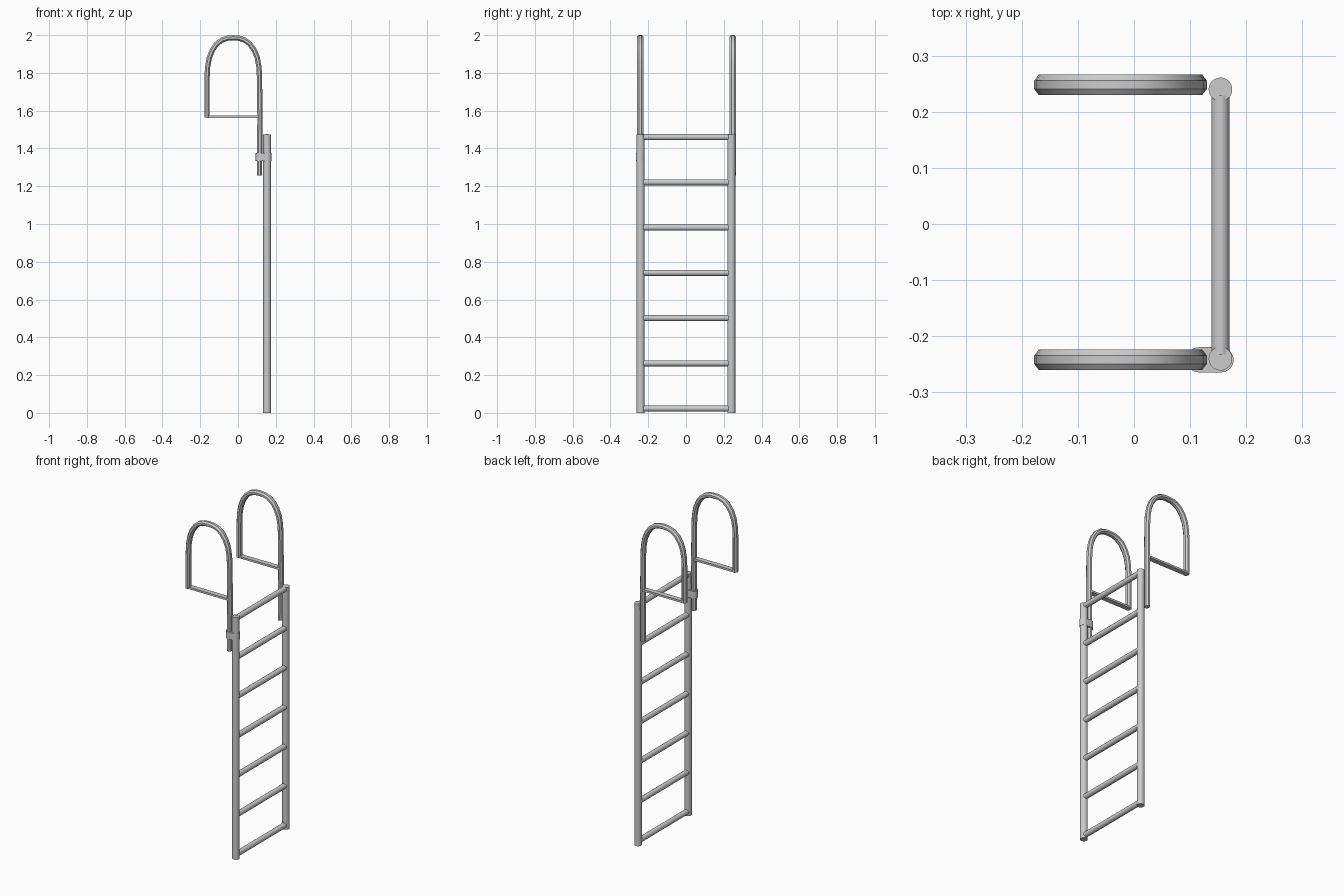
import bpy, bmesh
from math import sin, cos, pi, radians
from mathutils import Vector, Matrix

if "Cube" in bpy.data.objects:
    bpy.data.objects.remove(bpy.data.objects["Cube"])


def finish(bm, name, smooth=30):
    bmesh.ops.recalc_face_normals(bm, faces=bm.faces)
    me = bpy.data.meshes.new(name)
    bm.to_mesh(me)
    bm.free()
    ob = bpy.data.objects.new(name, me)
    bpy.context.collection.objects.link(ob)
    if smooth:
        bpy.ops.object.select_all(action='DESELECT')
        ob.select_set(True)
        bpy.context.view_layer.objects.active = ob
        bpy.ops.object.shade_smooth_by_angle(angle=radians(smooth))
    return ob


def rod(name, a, b, r, sides=24):
    a, b = Vector(a), Vector(b)
    d = b - a
    bm = bmesh.new()
    m = Matrix.Translation((a + b) / 2) @ d.to_track_quat('Z', 'Y').to_matrix().to_4x4()
    bmesh.ops.create_cone(bm, cap_ends=True, segments=sides, radius1=r, radius2=r,
                          depth=d.length, matrix=m)
    return finish(bm, name)


def prism(name, outline, z0, z1):
    bm = bmesh.new()
    f = bm.faces.new([bm.verts.new((x, y, z0)) for x, y in outline])
    ext = bmesh.ops.extrude_face_region(bm, geom=[f])
    bmesh.ops.translate(bm, vec=(0, 0, z1 - z0),
                        verts=[v for v in ext['geom'] if isinstance(v, bmesh.types.BMVert)])
    return finish(bm, name)


def sweep_xz(name, path, y, profile):
    """Sweep a (in-plane, y) profile along a path in the xz plane, mitred at corners."""
    pts = [Vector(p) for p in path]
    bm = bmesh.new()
    rings = []
    for i, p in enumerate(pts):
        t = (pts[min(i + 1, len(pts) - 1)] - pts[max(i - 1, 0)]).normalized()
        n = Vector((-t.y, t.x))
        rings.append([bm.verts.new((p.x + n.x * u, y + v, p.y + n.y * u)) for u, v in profile])
    k = len(profile)
    for r0, r1 in zip(rings, rings[1:]):
        for j in range(k):
            bm.faces.new((r0[j], r0[(j + 1) % k], r1[(j + 1) % k], r1[j]))
    bm.faces.new(rings[0])
    bm.faces.new(rings[-1])
    return finish(bm, name, 25)


POST_X, POST_Y = 0.154, 0.24

# Side posts
for side, s in (("near", -1), ("far", 1)):
    rod(side + "_post", (POST_X, s * POST_Y, 0), (POST_X, s * POST_Y, 1.473), 0.021, 32)

# Rungs
for i in range(7):
    z = 0.023 + i * 0.2395
    rod(f"rung_{i + 1}", (POST_X, -0.233, z), (POST_X, 0.229, z), 0.016)

# Arched handrails: octagonal tube, short outer leg, long leg beside the post
octagon = [(0.015 * cos(a), 0.0195 * sin(a)) for a in (pi / 8 + i * pi / 4 for i in range(8))]
half = [(0.139, 1.77), (0.136, 1.83), (0.127, 1.88), (0.111, 1.92),
        (0.088, 1.953), (0.06, 1.974), (0.03, 1.984)]
CX = -0.025
path = ([(-0.164, 1.563)] + [(CX - x, z) for x, z in half] + [(CX, 1.986)]
        + [(CX + x, z) for x, z in reversed(half)] + [(0.116, 1.563), (0.114, 1.256)])
for side, y in (("near", -0.242), ("far", 0.248)):
    sweep_xz(side + "_handrail", path, y, octagon)
    # Flat bar closing the bottom of the arch
    prism(side + "_handrail_bar",
          [(-0.164, y - 0.015), (0.112, y - 0.015), (0.112, y + 0.015), (-0.164, y + 0.015)],
          1.562, 1.574)

# Clamp joining the near handrail to its post
R = 0.0225
arc = [-pi / 2 + i * pi / 12 for i in range(13)]
outline = ([(0.155 + R * cos(a), -0.242 + R * sin(a)) for a in arc]
           + [(0.116 - R * cos(a), -0.242 - R * sin(a)) for a in arc])
prism("near_clamp", outline, 1.333, 1.377)
